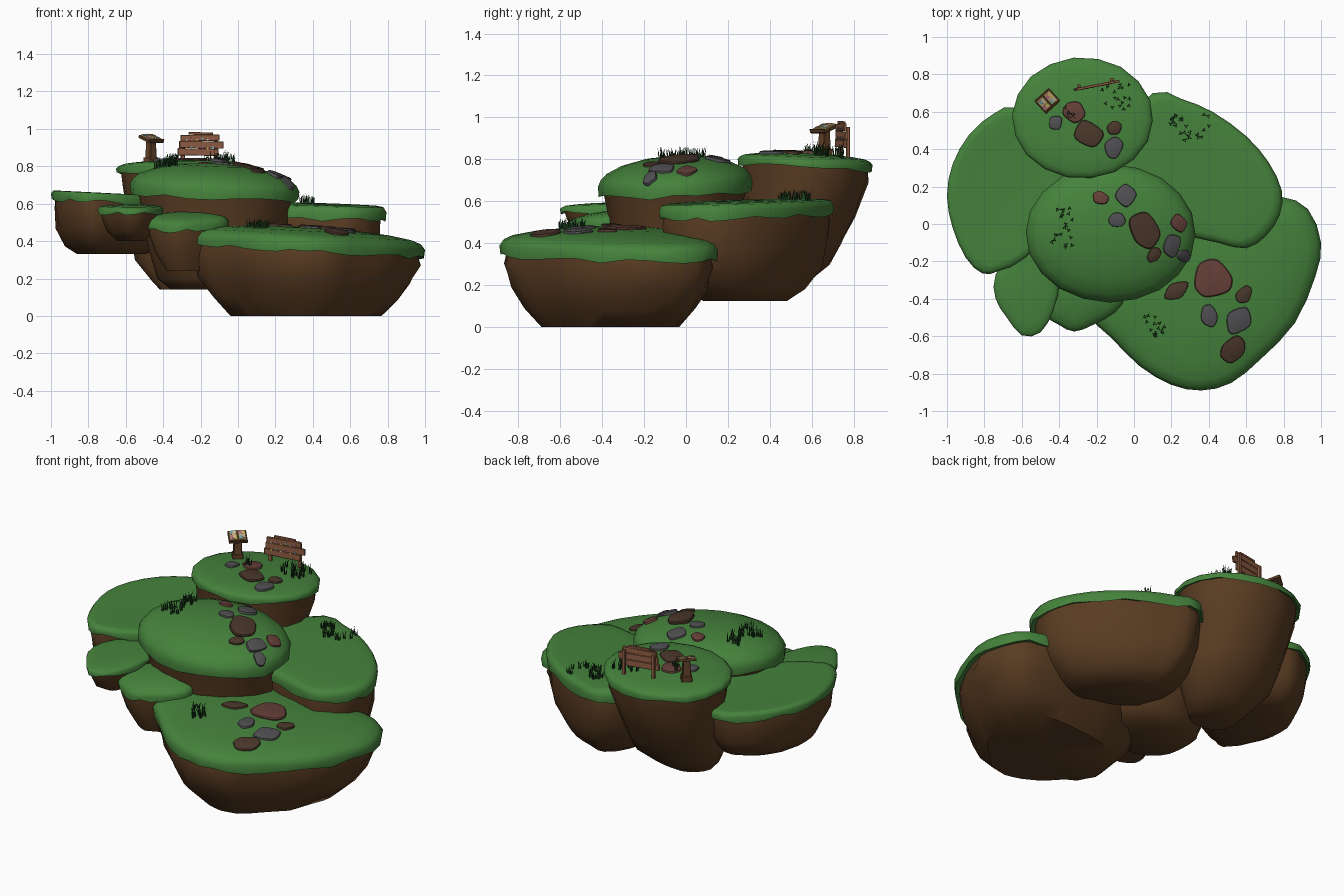
import bpy, bmesh, random
from math import sin, cos, pi, radians
from mathutils import Vector, Matrix
from mathutils.bvhtree import BVHTree

if "Cube" in bpy.data.objects:
    bpy.data.objects.remove(bpy.data.objects["Cube"])

random.seed(4)


def material(name, r, g, b):
    m = bpy.data.materials.new(name)
    m.diffuse_color = (r, g, b, 1)
    m.use_nodes = True
    m.node_tree.nodes["Principled BSDF"].inputs["Base Color"].default_value = m.diffuse_color
    return m


GRASS = material("grass", .06, .225, .045)
DIRT = material("dirt", .1, .045, .016)
BLADE = material("blade", .012, .055, .014)
WOOD = material("wood", .28, .11, .055)
DARKWOOD = material("dark_wood", .13, .055, .022)
PAPER = material("paper", .6, .42, .16)
STONES = {"b": material("stone_brown", .07, .038, .024),
          "g": material("stone_grey", .08, .08, .085),
          "r": material("stone_red", .13, .05, .04)}
DOTS = [material("dot_%d" % i, *c) for i, c in
        enumerate([(.65, .5, .15), (.15, .4, .45), (.55, .5, .45), (.45, .12, .3)])]


def finish(name, bm, mat, angle=None):
    bmesh.ops.recalc_face_normals(bm, faces=bm.faces)
    me = bpy.data.meshes.new(name)
    bm.to_mesh(me)
    bm.free()
    ob = bpy.data.objects.new(name, me)
    bpy.context.collection.objects.link(ob)
    me.materials.append(mat)
    if angle:
        bpy.ops.object.select_all(action='DESELECT')
        ob.select_set(True)
        bpy.context.view_layer.objects.active = ob
        bpy.ops.object.shade_smooth_by_angle(angle=radians(angle))
    return ob


def loft(bm, rings):
    """Skin a stack of equal rings; a single-point ring closes with a fan."""
    vr = [[bm.verts.new(p) for p in r] for r in rings]
    for a, b in zip(vr, vr[1:]):
        n = max(len(a), len(b))
        for i in range(n):
            q = [a[i % len(a)], a[(i + 1) % len(a)], b[(i + 1) % len(b)], b[i % len(b)]]
            bm.faces.new(list(dict.fromkeys(q)))
    for r in (vr[0], vr[-1]):
        if len(r) > 2:
            bm.faces.new(r)


def smooth_loop(pts, k=2):
    """Closed Catmull-Rom through the control points."""
    out, n = [], len(pts)
    for i in range(n):
        p0, p1, p2, p3 = (Vector(pts[(i + j) % n]) for j in (-1, 0, 1, 2))
        for s in range(k):
            t = s / k
            out.append(.5 * (2 * p1 + (p2 - p0) * t + (2 * p0 - 5 * p1 + 4 * p2 - p3) * t * t
                             + (3 * p1 - p0 - 3 * p2 + p3) * t ** 3))
    return out


def cut_corners(pts, f):
    """Chaikin corner cutting."""
    out = []
    for a, b in zip(pts, pts[1:] + pts[:1]):
        out += [a.lerp(b, f), a.lerp(b, 1 - f)]
    return out


def ellipse(cx, cy, rx, ry, n=11):
    return [(cx + rx * cos(2 * pi * i / n + .3), cy + ry * sin(2 * pi * i / n + .3)) for i in range(n)]


SURF = {}


def island(name, c, outline, top, edge, low, tilt, dirt):
    loop, c = smooth_loop(outline), Vector(c)

    def ring(s, z, wave=0, jit=0, dx=0, dy=0):
        r = []
        for i, o in enumerate(loop):
            d = (o - c) * s * (1 + random.uniform(-jit, jit))
            r.append((c.x + d.x + dx, c.y + d.y + dy,
                      z + d.x * tilt[0] + d.y * tilt[1] + wave * sin(i * 1.7 + sin(i))))
        return r
    mix = lambda t: edge + (top - edge) * t
    # grass cap: domed top, rounded lip, hanging skirt
    bm = bmesh.new()
    loft(bm, [[(c.x, c.y, top)], ring(.4, mix(.9)), ring(.7, mix(.62)), ring(.89, mix(.26)),
              ring(.965, edge - .004), ring(1, (edge + low) / 2 + .005), ring(.99, low, .01), ring(.88, low + .02)])
    bmesh.ops.recalc_face_normals(bm, faces=bm.faces)
    SURF[name] = BVHTree.FromBMesh(bm)
    finish(name + "_grass", bm, GRASS, 62)
    # earth body tapering down, each ring as (scale, z, shift x, shift y)
    bm = bmesh.new()
    rings = [ring(.93, low + .02)]
    zb = dirt[-1][1]
    for s, z, *shift in dirt:
        flat = (z - zb) / (low - zb)
        rings.append([(x, y, z + h * flat) for x, y, h in ring(s, 0, 0, .025, *shift)])
    end = rings[-1]
    mid = (sum(p[0] for p in end) / len(end), sum(p[1] for p in end) / len(end), zb)
    loft(bm, rings + [[mid]])
    finish(name + "_earth", bm, DIRT, 45)


island("front", (.37, -.36), [(.36, -.89), (.2, -.86), (.03, -.76), (-.12, -.61), (-.25, -.48), (-.28, -.3),
       (-.18, -.08), (.08, .1), (.45, .16), (.77, .15), (.93, .08), (1, -.1), (.97, -.28), (.86, -.53),
       (.68, -.72), (.52, -.85)], .475, .42, .345, (-.055, 0), [(.95, .3), (.88, .19), (.78, .09), (.62, 0)])
island("right", (.33, .28), [(.1, .7), (.25, .67), (.42, .6), (.6, .47), (.72, .33), (.79, .18), (.78, .05),
       (.71, -.06), (.6, -.13), (.45, -.1), (.2, -.03), (-.05, .15), (-.1, .45)],
       .605, .597, .525, (-.02, .02), [(.95, .5), (.92, .38), (.86, .28), (.68, .18), (.48, .125)])
island("middle", (-.13, -.05), ellipse(-.125, -.05, .455, .37, 10), .815, .72, .64, (-.045, .045),
       [(.88, .58), (.84, .46), (.78, .33), (.68, .2), (.5, .14)])
island("top", (-.28, .57), ellipse(-.275, .567, .378, .325, 9), .83, .805, .76, (0, -.045),
       [(.92, .7), (.83, .53, 0, -.03), (.78, .4, 0, -.08), (.72, .3, 0, -.115), (.5, .19, 0, -.18), (.36, .14, 0, -.22)])
island("left", (-.68, .2), [(-.62, .62), (-.75, .59), (-.88, .48), (-.97, .32), (-1, .15), (-.97, -.02), (-.9, -.18),
       (-.81, -.265), (-.72, -.25), (-.58, -.18), (-.36, .08), (-.38, .42)],
       .65, .658, .605, (-.05, 0), [(.95, .57), (.9, .46), (.76, .37), (.55, .33)])
island("small_left", (-.57, -.35), [(-.74, -.27), (-.74, -.4), (-.68, -.5), (-.6, -.595), (-.5, -.58), (-.43, -.46),
       (-.4, -.3), (-.45, -.15), (-.62, -.12)], .595, .582, .55, (0, .03), [(.88, .52), (.72, .45), (.4, .4)])
island("small_front", (-.27, -.4), [(-.48, -.48), (-.4, -.54), (-.32, -.575), (-.22, -.54), (-.1, -.47), (-.05, -.38),
       (-.12, -.25), (-.35, -.22), (-.49, -.35)], .55, .52, .475, (0, .14), [(.9, .43), (.78, .34), (.5, .24)])


def ground(isl, x, y):
    hit, nor, _, _ = SURF[isl].ray_cast(Vector((x, y, 3)), Vector((0, 0, -1)))
    return hit, nor


# stepping stones: rounded irregular slabs lying on the grass
def stone(isl, x, y, rx, ry, col, turn=0):
    p, nor = ground(isl, x, y)
    n = random.choice((4, 5, 5, 6))
    a0 = random.uniform(0, 1)
    pts = [Vector((cos(a) * rx * k, sin(a) * ry * k)) for a, k in
           ((a0 + i * 2 * pi / n + random.uniform(-.2, .2), random.uniform(1.05, 1.22)) for i in range(n))]
    loop = cut_corners(cut_corners(pts, .2), .25)
    M = Matrix.Translation(p) @ nor.to_track_quat('Z', 'Y').to_matrix().to_4x4() @ Matrix.Rotation(radians(turn), 4, 'Z')
    bm = bmesh.new()
    loft(bm, [[M @ Vector((v.x * s, v.y * s, z)) for v in loop]
              for s, z in ((.95, -.02), (1, .004), (.95, .01), (.86, .012))])
    finish("stepping_stone", bm, STONES[col], 35)


for row in (("front", .42, -.29, .11, .095, "r"), ("front", .23, -.355, .05, .085, "b", 35),
            ("front", .59, -.375, .05, .042, "b", -30), ("front", .4, -.49, .065, .045, "g", 35),
            ("front", .56, -.52, .085, .075, "g"), ("front", .53, -.67, .075, .06, "b", 10),
            ("middle", -.18, .14, .045, .037, "r"), ("middle", -.045, .15, .065, .068, "g"),
            ("middle", -.09, .02, .04, .044, "g"), ("middle", .06, -.03, .105, .082, "b", 40),
            ("middle", .24, .005, .053, .053, "r"), ("middle", .205, -.12, .07, .058, "g"),
            ("middle", .105, -.165, .042, .035, "b"), ("middle", .265, -.17, .035, .045, "g"),
            ("top", -.42, .54, .045, .04, "g"), ("top", -.32, .6, .065, .06, "r"),
            ("top", -.24, .485, .09, .075, "b", -20), ("top", -.105, .515, .04, .04, "b"),
            ("top", -.11, .41, .06, .052, "g")):
    stone(*row)

# grass tufts: three leaning blades each
for isl, cx, cy, sx, sy, n, h in (("top", -.11, .68, .085, .065, 17, .06), ("top", -.36, .61, .04, .04, 6, .045),
                                  ("right", .28, .52, .125, .075, 24, .045), ("middle", -.39, -.02, .06, .11, 22, .055),
                                  ("front", .11, -.55, .055, .06, 15, .045)):
    bm = bmesh.new()
    for _ in range(n):
        p, _n = ground(isl, cx + random.uniform(-sx, sx), cy + random.uniform(-sy, sy))
        a0 = random.uniform(0, 6)
        for j in range(3):
            a = a0 + j * 2.1
            d = Vector((cos(a), sin(a), 0))
            hh = h * random.uniform(.6, 1.15)
            b = p + d * .004
            tri = lambda q, r: [q + Vector((cos(k * 2.1 + a) * r, sin(k * 2.1 + a) * r, 0)) for k in range(3)]
            loft(bm, [tri(b - Vector((0, 0, .01)), .004), tri(b + d * .003 + Vector((0, 0, hh * .5)), .003),
                      [b + d * .009 + Vector((0, 0, hh))]])
    finish(isl + "_grass_tufts", bm, BLADE)


def box(name, M, loc, size, mat, rot=0, bevel=.002, taper=1):
    bm = bmesh.new()
    bmesh.ops.create_cube(bm, size=1)
    for v in bm.verts:
        if v.co.z > 0:
            v.co.xy *= taper
    bm.transform(Matrix.Diagonal((*size, 1)))
    if bevel:
        bmesh.ops.bevel(bm, geom=bm.edges[:], offset=bevel, segments=1, affect='EDGES')
    bm.transform(M @ Matrix.Translation(loc) @ Matrix.Rotation(radians(rot), 4, 'Y'))
    finish(name, bm, mat)


# notice board: two posts, four uneven planks and coloured studs
B = Matrix.Translation((-.205, .745, .825)) @ Matrix.Rotation(radians(11), 4, 'Z')
for s in (-1, 1):
    box("board_post", B, (s * .09, .01, .055), (.02, .016, .15), WOOD)
for x, z, w, h, r in ((-.01, .051, .22, .038, 1), (.008, .09, .24, .038, 1), (0, .127, .21, .034, -1), (.005, .15, .13, .014, 1)):
    box("board_plank", B, (x, -.005, z), (w, .014, h), WOOD, r)
for i in range(12):
    box("board_stud", B, (-.075 + .029 * (i % 6), -.012, .07 + .046 * (i // 6) + .007 * (i % 2)),
        (.01, .004, .01), DOTS[i % 4], 45, 0)

# lectern with an open book, facing front right
L = Matrix.Translation((-.465, .66, .825)) @ Matrix.Rotation(radians(42), 4, 'Z')
box("lectern_foot", L, (0, 0, .008), (.06, .055, .03), DARKWOOD)
box("lectern_post", L, (0, 0, .065), (.05, .045, .11), DARKWOOD, 0, .003, .8)
T = L @ Matrix.Translation((0, 0, .12)) @ Matrix.Rotation(radians(20), 4, 'X')
box("lectern_top", T, (0, 0, 0), (.105, .09, .014), DARKWOOD)
box("lectern_ledge", T, (0, -.044, .006), (.105, .008, .02), DARKWOOD)
for s in (-1, 1):
    box("book_page", T, (s * .024, .003, .011), (.044, .072, .009), PAPER, s * 6)
    for j in range(4):
        box("page_picture", T, (s * .024 + (j % 2 - .5) * .018, .003 + (j // 2 - .5) * .034, .0145),
            (.013, .022, .005), DOTS[(j + s) % 4], s * 6, 0)
